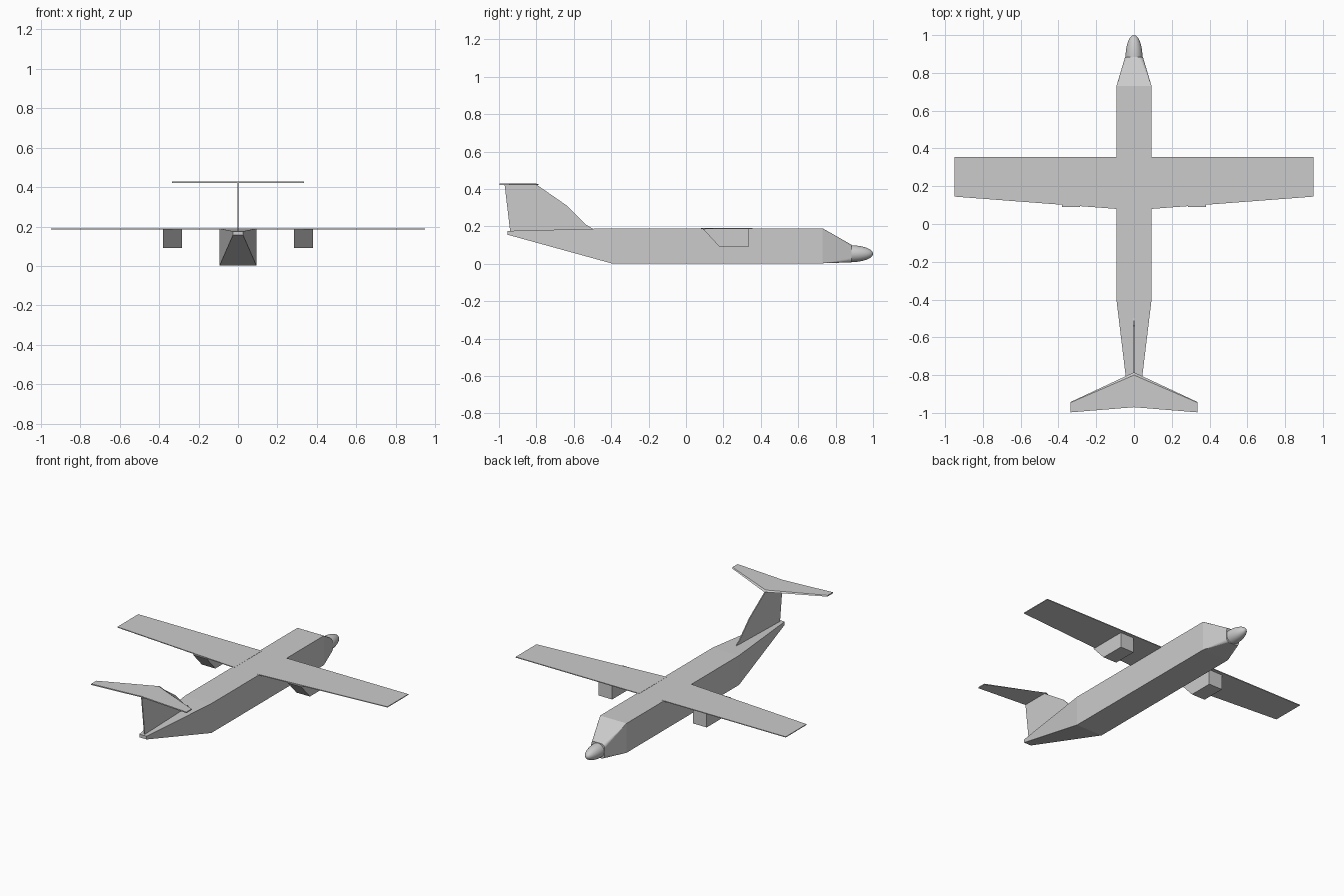
import bpy, bmesh, math
from mathutils import Vector

if "Cube" in bpy.data.objects:
    bpy.data.objects.remove(bpy.data.objects["Cube"])

grey = bpy.data.materials.new("plain_grey")
grey.diffuse_color = (0.6, 0.6, 0.6, 1)
grey.use_nodes = True
grey.node_tree.nodes["Principled BSDF"].inputs["Base Color"].default_value = grey.diffuse_color


def finish(name, bm, smooth=False):
    bmesh.ops.recalc_face_normals(bm, faces=bm.faces)
    mesh = bpy.data.meshes.new(name)
    bm.to_mesh(mesh)
    bm.free()
    for p in mesh.polygons:
        p.use_smooth = smooth
    mesh.materials.append(grey)
    obj = bpy.data.objects.new(name, mesh)
    bpy.context.collection.objects.link(obj)
    return obj


def prism(name, outline, offset):
    """Extrude a closed outline of 3D points by an offset vector."""
    bm = bmesh.new()
    face = bm.faces.new([bm.verts.new(p) for p in outline])
    new = bmesh.ops.extrude_face_region(bm, geom=[face], use_keep_orig=True)["geom"]
    bmesh.ops.translate(bm, vec=Vector(offset),
                        verts=[v for v in new if isinstance(v, bmesh.types.BMVert)])
    return finish(name, bm)


def hull(name, points):
    bm = bmesh.new()
    for p in points:
        bm.verts.new(p)
    out = bmesh.ops.convex_hull(bm, input=bm.verts)
    bmesh.ops.delete(bm, geom=list({g for g in out["geom_interior"] + out["geom_unused"]
                                    if isinstance(g, bmesh.types.BMVert)}), context='VERTS')
    bmesh.ops.dissolve_limit(bm, angle_limit=0.01, verts=bm.verts, edges=bm.edges)
    return finish(name, bm)


def box_section(y, half, low, high):
    return [(-half, y, low), (half, y, low), (half, y, high), (-half, y, high)]


# Fuselage with its upswept tail
front = box_section(0.73, 0.093, 0.003, 0.19)
hull("fuselage", box_section(-0.955, 0.026, 0.156, 0.176)
     + box_section(-0.4, 0.093, 0.003, 0.19) + front)

# Cockpit: square section blending into a rounded square
ring = []
for i in range(4):
    for j in range(7):
        a = math.radians(90 * i + 15 * j)
        c = math.radians(90 * i + 45)
        ring.append((0.024 * math.copysign(1, math.cos(c)) + 0.023 * math.cos(a), 0.885,
                     0.055 + 0.024 * math.copysign(1, math.sin(c)) + 0.023 * math.sin(a)))
hull("cockpit", front + ring)

# Rounded nose: half of a stretched sphere
bm = bmesh.new()
rings, sides = 10, 32
loops = []
for i in range(rings):
    t = math.pi / 2 * i / rings
    loops.append([bm.verts.new((0.045 * math.cos(t) * math.cos(2 * math.pi * k / sides),
                                0.88 + 0.12 * math.sin(t),
                                0.054 + 0.045 * math.cos(t) * math.sin(2 * math.pi * k / sides)))
                  for k in range(sides)])
tip = bm.verts.new((0, 1.0, 0.054))
for k in range(sides):
    n = (k + 1) % sides
    for a, b in zip(loops, loops[1:]):
        bm.faces.new((a[k], a[n], b[n], b[k]))
    bm.faces.new((loops[-1][k], loops[-1][n], tip))
finish("nose", bm, smooth=True)

# Wings and engine pods on both sides
for side, s in (("left", -1), ("right", 1)):
    prism(side + "_wing", [(s * x, y, 0.186) for x, y in
          ((0.08, 0.355), (0.95, 0.355), (0.95, 0.145), (0.093, 0.08), (0.08, 0.08))],
          (0, 0, 0.005))
    prism(side + "_engine_pod", [(s * 0.285, y, z) for y, z in
          ((0.09, 0.187), (0.18, 0.09), (0.335, 0.09), (0.335, 0.187))],
          (s * 0.095, 0, 0))

# Tail fin
prism("tail_fin", [(-0.003, y, z) for y, z in
      ((-0.94, 0.172), (-0.97, 0.424), (-0.8, 0.424), (-0.635, 0.31),
       (-0.535, 0.21), (-0.495, 0.186))], (0.006, 0, 0))

# Tailplane with a bevelled leading edge
flat = [(0, -0.80), (0.335, -0.945), (0.335, -0.997), (0, -0.97), (-0.335, -0.997), (-0.335, -0.945)]
low = [(0, -0.785)] + [(x, y + 0.003) if y == -0.945 else (x, y) for x, y in flat[1:]]
bm = bmesh.new()
top = [bm.verts.new((x, y, 0.429)) for x, y in flat]
bottom = [bm.verts.new((x, y, 0.422)) for x, y in low]
for r in (top, bottom):
    bm.faces.new((r[0], r[1], r[2], r[3]))
    bm.faces.new((r[0], r[3], r[4], r[5]))
for i in range(6):
    n = (i + 1) % 6
    bm.faces.new((top[i], top[n], bottom[n], bottom[i]))
finish("tailplane", bm)
